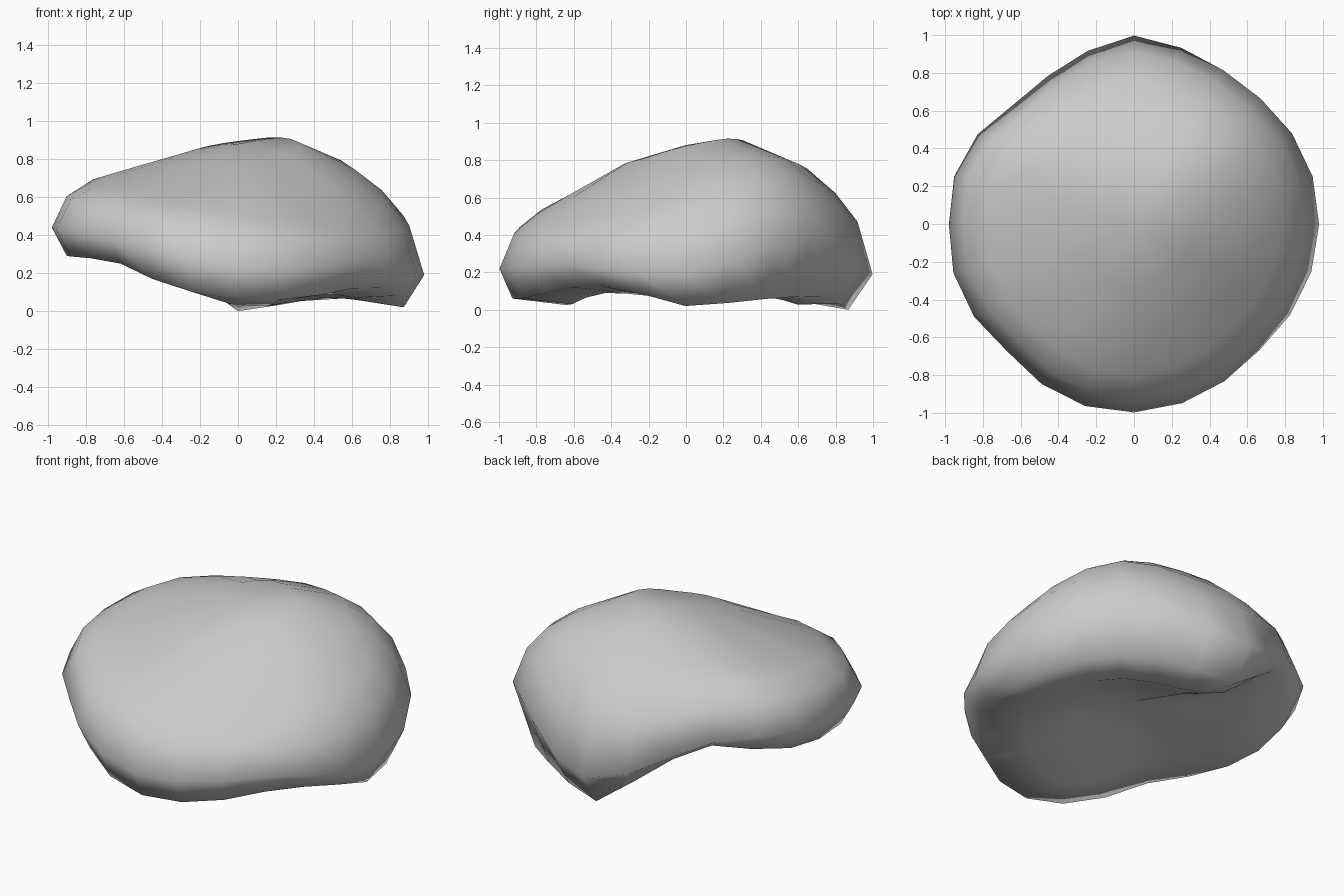
import bpy, bmesh, math

if "Cube" in bpy.data.objects:
    bpy.data.objects.remove(bpy.data.objects["Cube"])

SEG = 24


def around(vals, k):
    """Smooth periodic interpolation of values spaced evenly around the body."""
    n = len(vals)
    f = k / SEG * n
    i = int(f)
    t = f - i
    a, b, c, d = (vals[(i + j) % n] for j in (-1, 0, 1, 2))
    return b + 0.5 * t * (c - a + t * (2*a - 5*b + 4*c - d + t * (3*(b - c) + d - a)))


# plan outline radius, counter-clockwise from +x
outline = [.98, .975, .945, .95, 1.0, .925, .90, .98, .98, .99, .95, .99, .995, .97, .94, .965]
# wavy lower edge of the rim, and how far it is tucked in
lower = [.03, .06, .08, .07, .01, .25, .39, .34, .30, .295, .26, .14, .07, .08, .13, .12]
tuck = [.89, .90, .87, .90, .92, .92, .93, .91]

# domed upper side: (fraction of radius, heights in eight directions)
top_rings = [
    (.33, [.885, .925, .905, .865, .81, .79, .79, .82]),
    (.65, [.71, .83, .765, .78, .725, .66, .61, .61]),
    (.80, [.59, .745, .635, .73, .68, .61, .52, .50]),
    (.92, [.46, .61, .48, .63, .615, .54, .42, .41]),
    (1.0, [.20, .42, .20, .45, .45, .39, .23, .26]),
]
# hollow underside: inner lip heights, then blended to the centre height
lip = [.07, .08, .05, .34, .30, .24, .035, .10]
under_mid = .28

bm = bmesh.new()


def ring(frac, height):
    out = []
    for k in range(SEG):
        a = 2 * math.pi * k / SEG
        r = around(outline, k) * frac(k)
        out.append(bm.verts.new((r * math.cos(a), r * math.sin(a), height(k))))
    return out


rings = [ring(lambda k, f=f: f, lambda k, h=h: around(h, k)) for f, h in top_rings]
rings.append(ring(lambda k: around(tuck, k), lambda k: around(lower, k)))
rings.append(ring(lambda k: .64, lambda k: around(lip, k)))
rings.append(ring(lambda k: .34, lambda k: around(lip, k) * .4 + under_mid * .6))
crown = bm.verts.new((0, 0, .89))
hollow = bm.verts.new((0, 0, under_mid))

for k in range(SEG):
    n = (k + 1) % SEG
    bm.faces.new((crown, rings[0][k], rings[0][n]))
    bm.faces.new((hollow, rings[-1][n], rings[-1][k]))
    for up, lo in zip(rings, rings[1:]):
        bm.faces.new((up[k], lo[k], lo[n], up[n]))

# stand on the ground and centre in plan
for axis in range(3):
    cs = [v.co[axis] for v in bm.verts]
    shift = min(cs) if axis == 2 else (min(cs) + max(cs)) / 2
    for v in bm.verts:
        v.co[axis] -= shift
bmesh.ops.recalc_face_normals(bm, faces=bm.faces[:])
for f in bm.faces:
    f.smooth = True

mesh = bpy.data.meshes.new("drooping_cap")
bm.to_mesh(mesh)
bm.free()
bpy.context.collection.objects.link(bpy.data.objects.new("drooping_cap", mesh))
